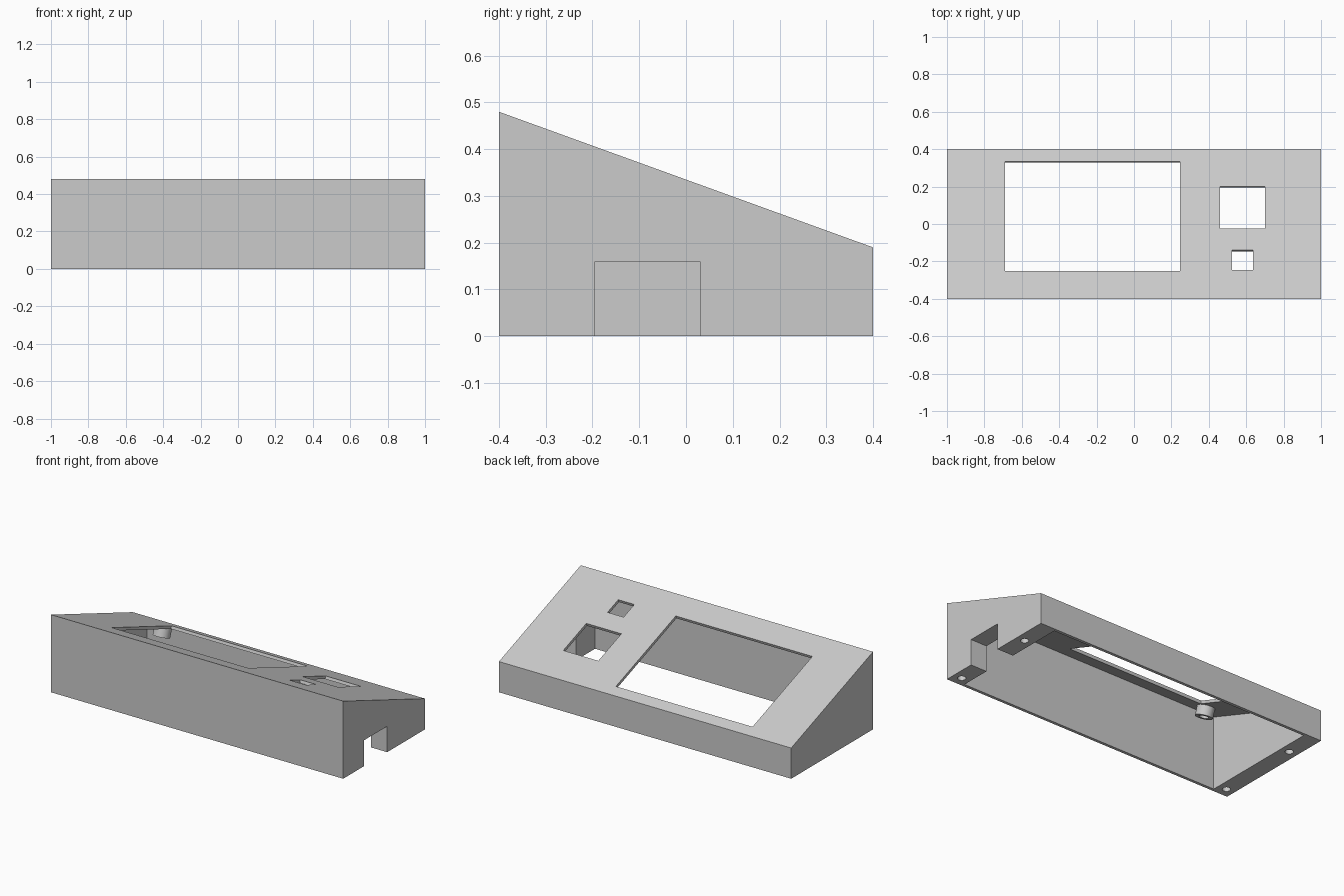
import bpy, bmesh, math
from mathutils import Matrix, Vector

if "Cube" in bpy.data.objects:
    bpy.data.objects.remove(bpy.data.objects["Cube"], do_unlink=True)

HALF_X, HALF_Y = 1.0, 0.4
FRONT_H, BACK_H = 0.48, 0.19
WALL, END = 0.018, 0.11
SLOPE = (FRONT_H - BACK_H) / (2 * HALF_Y)
ANGLE = math.atan(SLOPE)

grey = bpy.data.materials.new("plain grey")
grey.use_nodes = True
COLOUR = (0.6, 0.6, 0.6, 1)
grey.diffuse_color = COLOUR
grey.node_tree.nodes["Principled BSDF"].inputs["Base Color"].default_value = COLOUR


def lid_z(y):
    return FRONT_H - SLOPE * (y + HALF_Y)


def on_lid(x, y):
    """Frame on the sloping top, with its z axis along the surface normal."""
    return Matrix.Translation((x, y, lid_z(y))) @ Matrix.Rotation(-ANGLE, 4, 'X')


def finish(name, bm):
    bmesh.ops.recalc_face_normals(bm, faces=bm.faces)
    mesh = bpy.data.meshes.new(name)
    bm.to_mesh(mesh)
    bm.free()
    mesh.materials.append(grey)
    obj = bpy.data.objects.new(name, mesh)
    bpy.context.collection.objects.link(obj)
    return obj


def wedge(name, half_x, half_y, bottom, drop):
    """Prism with a sloping top, lowered by drop."""
    bm = bmesh.new()
    profile = [(-half_y, bottom), (half_y, bottom),
               (half_y, lid_z(half_y) - drop), (-half_y, lid_z(-half_y) - drop)]
    face = bm.faces.new([bm.verts.new((-half_x, y, z)) for y, z in profile])
    side = bmesh.ops.extrude_face_region(bm, geom=[face])["geom"]
    bmesh.ops.translate(bm, vec=(2 * half_x, 0, 0),
                        verts=[v for v in side if isinstance(v, bmesh.types.BMVert)])
    return finish(name, bm)


def box(name, size, frame):
    bm = bmesh.new()
    bmesh.ops.create_cube(bm, size=1, matrix=frame @ Matrix.Diagonal((*size, 1)))
    return finish(name, bm)


def cylinder(name, radius, z0, z1, frame):
    bm = bmesh.new()
    bmesh.ops.create_cone(bm, cap_ends=True, segments=32, radius1=radius, radius2=radius,
                          depth=z1 - z0,
                          matrix=frame @ Matrix.Translation((0, 0, (z0 + z1) / 2)))
    return finish(name, bm)


def cut(target, cutter):
    mod = target.modifiers.new("cut", 'BOOLEAN')
    mod.operation, mod.solver, mod.object = 'DIFFERENCE', 'EXACT', cutter
    bpy.context.view_layer.update()
    graph = bpy.context.evaluated_depsgraph_get()
    mesh = bpy.data.meshes.new_from_object(target.evaluated_get(graph))
    target.modifiers.clear()
    target.data = mesh
    bpy.data.objects.remove(cutter, do_unlink=True)


def smooth(obj):
    bpy.ops.object.select_all(action='DESELECT')
    obj.select_set(True)
    bpy.context.view_layer.objects.active = obj
    bpy.ops.object.shade_smooth_by_angle(angle=math.radians(30))


# Sloping case, hollow and open underneath, with thick solid ends
case = wedge("sloping_case", HALF_X, HALF_Y, 0, 0)
cut(case, wedge("cavity", HALF_X - END, HALF_Y - WALL, -0.1, WALL / math.cos(ANGLE)))

# Screen window and two small openings, cut square to the top
for x0, x1, y0, y1 in [(-0.69, 0.245, -0.25, 0.335),
                       (0.46, 0.70, -0.025, 0.20),
                       (0.525, 0.635, -0.245, -0.14)]:
    size = (x1 - x0, (y1 - y0) / math.cos(ANGLE), 0.1)
    cut(case, box("opening", size, on_lid((x0 + x1) / 2, (y0 + y1) / 2)))

# Cable notch through one end
cut(case, box("notch", (0.3, 0.225, 0.32), Matrix.Translation((HALF_X, -0.0825, 0))))

# Screw holes under both ends
for x in (-0.945, 0.945):
    for y in (-0.34, 0.195):
        cut(case, cylinder("screw_hole", 0.023, -0.05, 0.12, Matrix.Translation((x, y, 0))))
smooth(case)

# Hollow mounting posts below the top, beside the screen window
for name, y in (("front_post", -0.268), ("back_post", 0.341)):
    frame = on_lid(-0.745, y)
    post = cylinder(name, 0.05, -0.075, -0.012, frame)
    cut(post, cylinder("post_hole", 0.027, -0.1, -0.025, frame))
    smooth(post)
